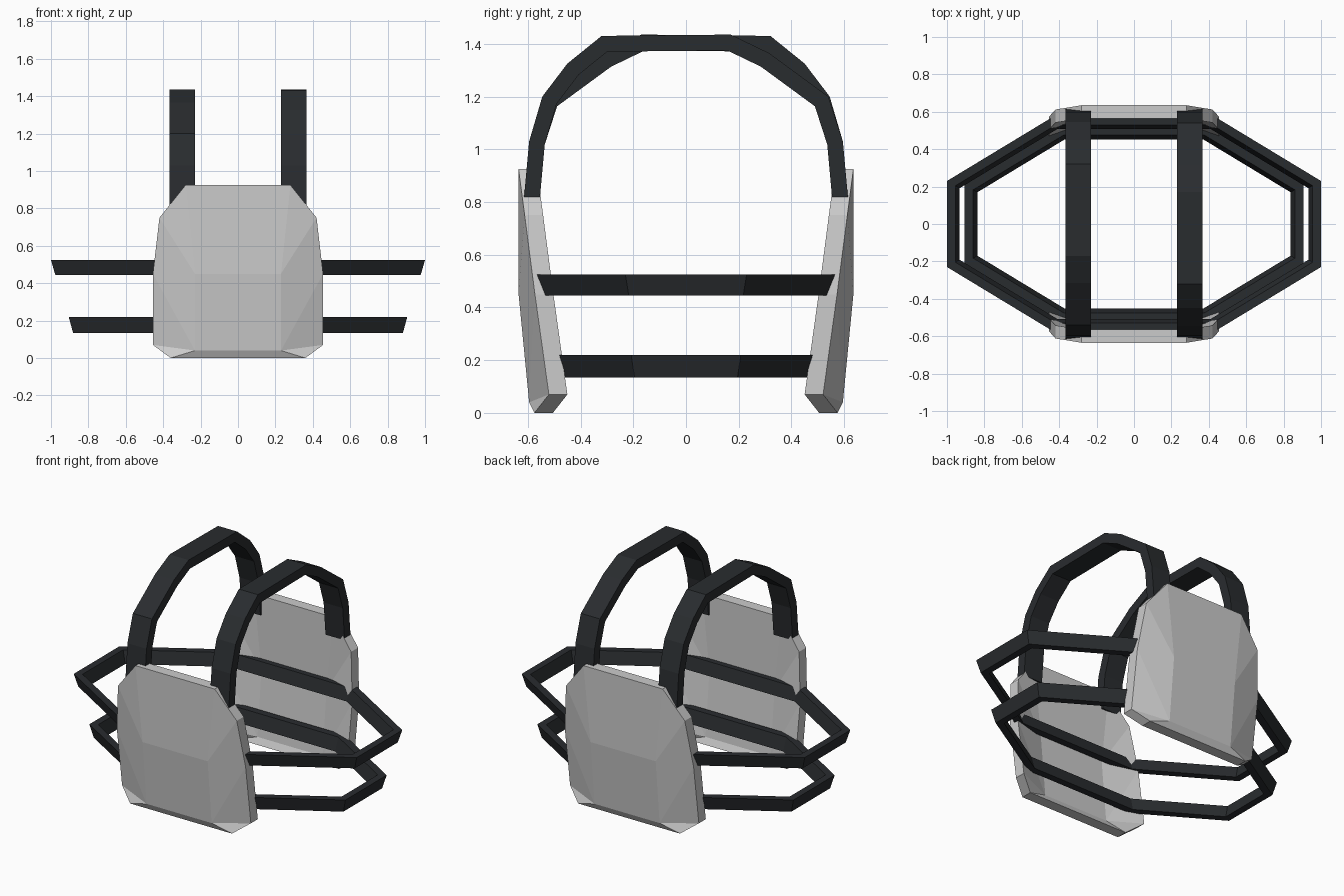
import bpy, bmesh
from mathutils import Vector

if "Cube" in bpy.data.objects:
    bpy.data.objects.remove(bpy.data.objects["Cube"])

dark = bpy.data.materials.new("dark_webbing")
dark.diffuse_color = (0.022, 0.025, 0.028, 1)
dark.use_nodes = True
dark.node_tree.nodes["Principled BSDF"].inputs["Base Color"].default_value = dark.diffuse_color


def make(name, verts, faces, mat=None):
    me = bpy.data.meshes.new(name)
    me.from_pydata(verts, [], faces)
    bm = bmesh.new()
    bm.from_mesh(me)
    bmesh.ops.recalc_face_normals(bm, faces=bm.faces)
    bm.to_mesh(me)
    bm.free()
    if mat:
        me.materials.append(mat)
    ob = bpy.data.objects.new(name, me)
    bpy.context.collection.objects.link(ob)
    return ob


def loft(name, sections, closed):
    """Join four-cornered sections into a bar or a ring."""
    n = len(sections)
    verts = [v for s in sections for v in s]
    faces = []
    for i in range(n if closed else n - 1):
        a, b = i * 4, (i + 1) % n * 4
        faces += [(a + k, a + (k + 1) % 4, b + (k + 1) % 4, b + k) for k in range(4)]
    if not closed:
        faces += [(0, 1, 2, 3), tuple(n * 4 - 4 + k for k in range(4))]
    return make(name, verts, faces, dark)


# Curved armour plates: half outline A-E, then two raised inner points F, G (x, depth, z)
half = [(.28, .635, .925), (.42, .612, .75), (.455, .573, .45), (.455, .52, .07),
        (.36, .575, 0), (.23, .635, .45), (.23, .595, .04)]
A, B, C, D, E, F, G = range(7)
side_faces = [(A, B, F), (B, C, F), (C, G, F), (C, D, G), (D, E, G)]
mid_faces = [(A, F, F + 7, A + 7), (F, G, G + 7, F + 7), (G, E, E + 7, G + 7)]
rim = [A, B, C, D, E, E + 7, D + 7, C + 7, B + 7, A + 7]
skin = side_faces + [tuple(i + 7 for i in f) for f in side_faces] + mid_faces
for name, sy in (("front_plate", -1), ("back_plate", 1)):
    verts = [(sx * x, sy * (y - t), z) for t in (0, .07) for sx in (1, -1) for x, y, z in half]
    faces = skin + [tuple(i + 14 for i in f) for f in skin]
    faces += [(a, b, b + 14, a + 14) for a, b in zip(rim, rim[1:] + rim[:1])]
    make(name, verts, faces)

# Shoulder straps: the left one is the right one turned half way round
path = [Vector(p) for p in ((-.615, .81), (-.595, 1.03), (-.545, 1.2), (-.45, 1.325),
                            (-.32, 1.43), (.17, 1.435), (.315, 1.365), (.54, 1.2),
                            (.595, 1.03), (.615, .81))]


def normal(a, b):
    d = (b - a).normalized()
    return Vector((d.y, -d.x))


inner = []
for i, p in enumerate(path):
    n1 = normal(path[max(i - 1, 0)], path[max(i, 1)])
    n2 = normal(path[min(i, len(path) - 2)], path[min(i + 1, len(path) - 1)])
    m = (n1 + n2).normalized()
    inner.append(p + m * .06 / m.dot(n1))
for name, s in (("right_shoulder_strap", 1), ("left_shoulder_strap", -1)):
    loft(name, [[(s * .23, s * o.x, o.y), (s * .365, s * o.x, o.y),
                 (s * .365, s * q.x, q.y), (s * .23, s * q.x, q.y)]
                for o, q in zip(path, inner)], False)


# Six-cornered-style waist belts, leaning inwards toward the bottom
def belt(name, scale, z0, z1):
    def ring(d):
        side = (scale - d, scale * .23 - .563 * d)
        end = (scale * .43 - .278 * d, scale * .575 - d)
        q = [side, end]
        return (q + [(-x, y) for x, y in q[::-1]] + [(-x, -y) for x, y in q]
                + [(x, -y) for x, y in q[::-1]])
    top_o, bot_o, bot_i, top_i = ring(0), ring(.023), ring(.068), ring(.045)
    loft(name, [[(*a, z1), (*b, z0), (*c, z0), (*d, z1)]
                for a, b, c, d in zip(top_o, bot_o, bot_i, top_i)], True)


belt("upper_belt", 1, .445, .525)
belt("lower_belt", .905, .135, .22)
